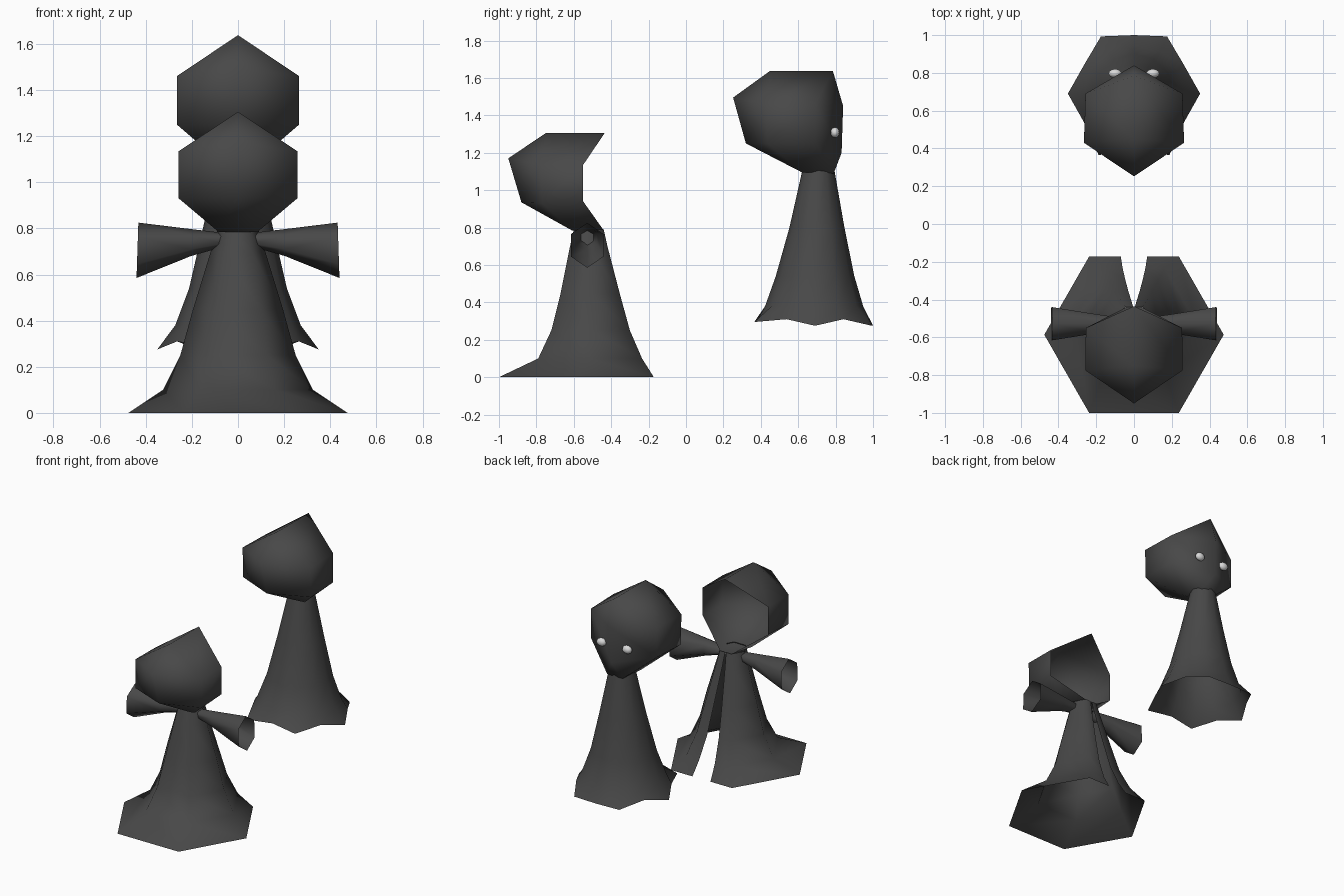
import bpy, bmesh, math

if "Cube" in bpy.data.objects:
    bpy.data.objects.remove(bpy.data.objects["Cube"])


def material(name, value):
    m = bpy.data.materials.new(name)
    m.diffuse_color = (value, value, value, 1)
    m.use_nodes = True
    m.node_tree.nodes["Principled BSDF"].inputs["Base Color"].default_value = m.diffuse_color
    return m


CLOTH = material("dark_grey_cloth", 0.065)
EYE = material("pale_grey_eye", 0.7)


def finish(name, bm, mat, normals=True):
    if normals:
        bmesh.ops.recalc_face_normals(bm, faces=bm.faces)
    for f in bm.faces:
        f.smooth = True
    me = bpy.data.meshes.new(name)
    bm.to_mesh(me)
    bm.free()
    me.materials.append(mat)
    ob = bpy.data.objects.new(name, me)
    bpy.context.collection.objects.link(ob)
    return ob


def loft(bm, rings, closed=True):
    """Bridge successive rings of points with quads."""
    vs = [[bm.verts.new(p) for p in r] for r in rings]
    n = len(vs[0])
    for a, b in zip(vs, vs[1:]):
        for i in range(n if closed else n - 1):
            j = (i + 1) % n
            bm.faces.new((a[i], a[j], b[j], b[i]))
    return vs


def cap(bm, ring, upper, lower):
    """Close a head ring onto two points on the centre line."""
    u, l = bm.verts.new(upper), bm.verts.new(lower)
    t, rh, rl, rb, lb, ll, lh = ring
    for f in ((t, rh, u), (rh, rl, l, u), (rl, rb, l), (rb, lb, l),
              (lb, ll, l), (ll, lh, u, l), (lh, t, u)):
        bm.faces.new(f)


def head_ring(w, top, high, low, bottom, bw):
    """Pointed head section; each level is (y, z)."""
    right = [(w, *high), (w, *low), (bw, *bottom)]
    return [(0, *top)] + right + [(-x, y, z) for x, y, z in reversed(right)]


# Robe skirt: hexagonal, slit along the +y side (z, radius, y_min, y_max, half gap)
robe = []
for z, r, y0, y1, gap in ((0, .475, -1, -.172, .07), (.10, .325, -.79, -.235, .06),
                          (.25, .25, -.72, -.30, .045), (.45, .195, -.67, -.355, .03),
                          (.70, .118, -.62, -.42, .01), (.79, .09, -.60, -.44, .004)):
    half = [(gap, y1, z), (r / 2, y1, z), (r, (y0 + y1) / 2, z), (r / 2, y0, z)]
    robe.append(half + [(-x, y, zz) for x, y, zz in reversed(half)])
bm = bmesh.new()
loft(bm, robe, closed=False)
finish("robe_skirt", bm, CLOTH)

# Open hood with a pointed back
bm = bmesh.new()
rings = loft(bm, [
    head_ring(.255, (-.435, 1.305), (-.55, 1.135), (-.55, .94), (-.44, .785), .04),
    head_ring(.257, (-.75, 1.305), (-.775, 1.135), (-.77, .93), (-.61, .785), .085)])
cap(bm, rings[1], (0, -.95, 1.17), (0, -.88, .935))
finish("robe_hood", bm, CLOTH)

# Flared open sleeves
for side, label in ((1, "right"), (-1, "left")):
    sleeve = []
    for x, zc, ry, rz in ((.06, .75, .03, .03), (.20, .738, .05, .058), (.436, .705, .088, .12)):
        sleeve.append([(side * (x - .004 * math.cos(math.radians(60 * k))),
                        -.528 + ry / .866 * math.sin(math.radians(60 * k)),
                        zc + rz * math.cos(math.radians(60 * k))) for k in range(6)])
    bm = bmesh.new()
    loft(bm, sleeve)
    finish(label + "_sleeve", bm, CLOTH)

# Second figure: closed gown with a ragged hem of alternating points
body = []
hem = []
for k in range(12):
    a = math.radians(30 * k)
    tip = k % 2 == 0
    r, z = (.35, .275) if tip else (.305, .31)
    if k == 3:
        r, z = .31, .275
    if k in (8, 10):
        r, z = .375, .295
    hem.append((r * math.cos(a), .69 + r * math.sin(a), z))
body.append(hem)
for z, rx, ry, yc in ((.38, .272, .262, .685), (.54, .212, .21, .69),
                      (.80, .152, .147, .70), (1.11, .085, .085, .708)):
    body.append([(rx * math.cos(math.radians(30 * k)),
                  yc + ry * math.sin(math.radians(30 * k)), z) for k in range(12)])
bm = bmesh.new()
loft(bm, body)
finish("gown_body", bm, CLOTH)

# Closed head with a rounded face
bm = bmesh.new()
rings = loft(bm, [
    head_ring(.257, (.785, 1.638), (.69, 1.46), (.69, 1.255), (.79, 1.09), .06),
    head_ring(.265, (.45, 1.638), (.43, 1.46), (.435, 1.25), (.62, 1.095), .085)])
cap(bm, rings[0], (0, .84, 1.45), (0, .832, 1.2))
cap(bm, rings[1], (0, .252, 1.495), (0, .32, 1.25))
bm.faces.new((rings[0][3], rings[0][4], rings[1][4], rings[1][3])) if not \
    bm.edges.get((rings[0][3], rings[1][3])) else None
finish("head", bm, CLOTH)

# Eyes
for side, label in ((1, "right"), (-1, "left")):
    bm = bmesh.new()
    bmesh.ops.create_uvsphere(bm, u_segments=12, v_segments=8, radius=1)
    for v in bm.verts:
        v.co = (side * .1 + v.co.x * .035, .797 + v.co.y * .024, 1.308 + v.co.z * .028)
    finish(label + "_eye", bm, EYE)
